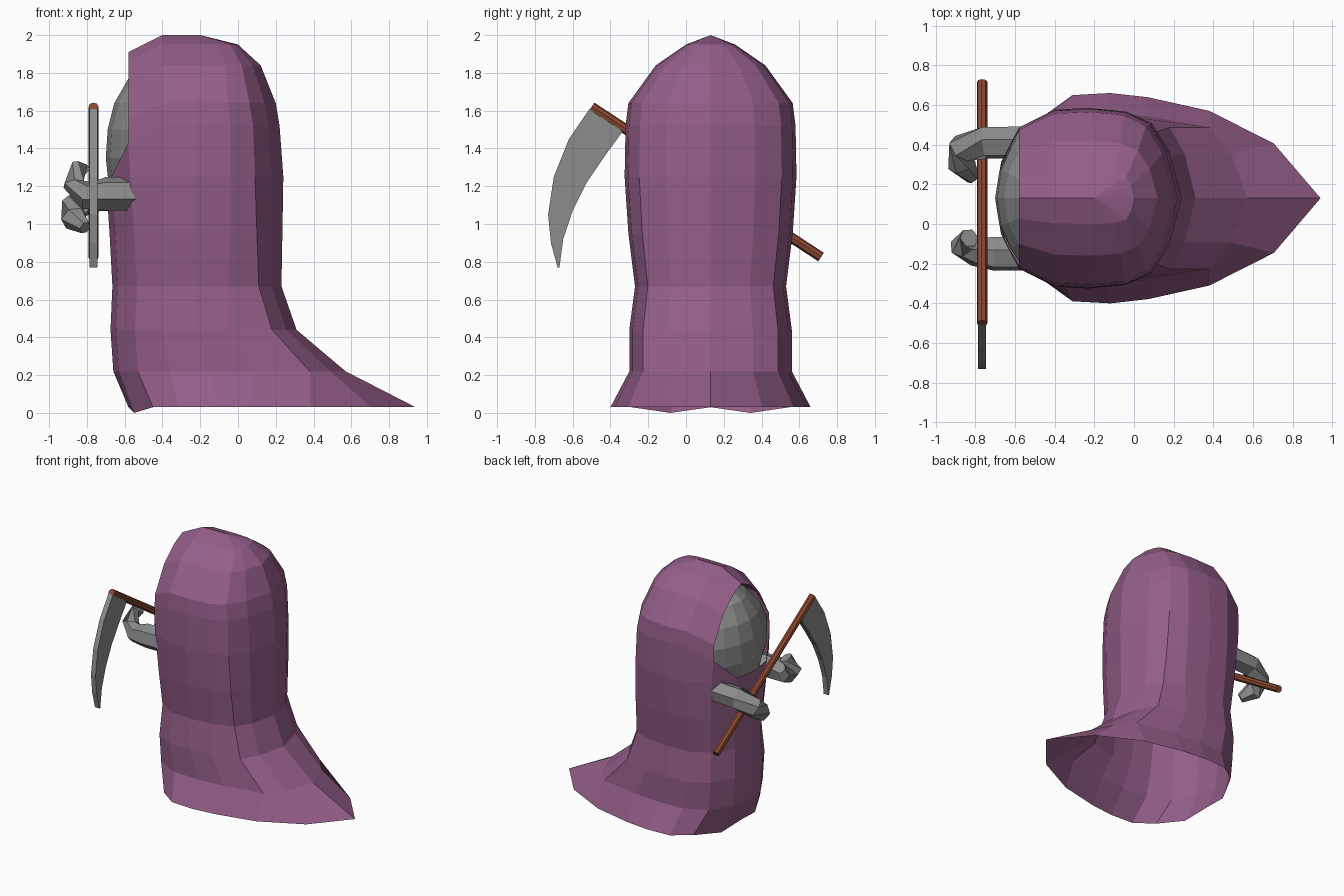
import bpy, bmesh, math
from mathutils import Vector

if "Cube" in bpy.data.objects:
    bpy.data.objects.remove(bpy.data.objects["Cube"])

CY = 0.13  # the figure faces -x and mirrors about this y


def material(name, rgb):
    m = bpy.data.materials.new(name)
    m.diffuse_color = (*rgb, 1)
    m.use_nodes = True
    m.node_tree.nodes["Principled BSDF"].inputs["Base Color"].default_value = m.diffuse_color
    return m


PURPLE = material("dusty_purple", (0.296, 0.112, 0.246))
GREY = material("grey", (0.262, 0.262, 0.262))
BROWN = material("red_brown", (0.262, 0.065, 0.03))


def finish(bm, name, mat, recalc=True):
    bmesh.ops.remove_doubles(bm, verts=bm.verts, dist=0.0005)
    if recalc:
        bmesh.ops.recalc_face_normals(bm, faces=bm.faces)
    me = bpy.data.meshes.new(name)
    bm.to_mesh(me)
    bm.free()
    me.materials.append(mat)
    ob = bpy.data.objects.new(name, me)
    bpy.context.collection.objects.link(ob)
    return ob


def half_loft(name, rows, mat, skip=lambda r, i: False, extra=()):
    """Loft rows of half-section points, then mirror in y about CY."""
    bm = bmesh.new()
    v = [[bm.verts.new(p) for p in row] for row in rows]
    for r in range(len(rows) - 1):
        for i in range(len(rows[r]) - 1):
            if not skip(r, i):
                bm.faces.new((v[r][i], v[r][i + 1], v[r + 1][i + 1], v[r + 1][i]))
    for tri in extra:
        bm.faces.new([v[r][i] for r, i in tri])
    loose = [q for q in bm.verts if not q.link_faces]
    bmesh.ops.delete(bm, geom=loose, context='VERTS')
    bmesh.ops.dissolve_degenerate(bm, dist=0.0005, edges=bm.edges)
    ob = finish(bm, name, mat, recalc=False)
    ob.location.y = CY
    mod = ob.modifiers.new("mirror", 'MIRROR')
    mod.use_axis = (False, True, False)
    return ob


# Robe and hood: z, back x, back corner x, side x, widest x, front side x, half width, front x
RINGS = [
    (0.03, 0.94, 0.38, 0.07, -0.12, -0.31, 0.53, -0.58),
    (0.22, 0.57, 0.38, 0.07, -0.15, -0.36, 0.43, -0.66),
    (0.44, 0.31, 0.18, -0.04, -0.22, -0.40, 0.43, -0.675),
    (0.67, 0.23, 0.11, -0.05, -0.23, -0.40, 0.40, -0.665),
    (0.95, 0.235, 0.10, -0.04, -0.23, -0.40, 0.435, -0.68),
    (1.25, 0.24, 0.09, -0.04, -0.23, -0.40, 0.455, -0.70),
    (1.52, 0.22, 0.08, -0.04, -0.22, -0.40, 0.45, -0.70),
    (1.64, 0.20, 0.06, -0.05, -0.22, -0.40, 0.435, -0.70),
    (1.84, 0.12, 0.02, -0.07, -0.20, -0.40, 0.29, -0.70),
    (1.95, 0.00, -0.04, -0.10, -0.20, -0.40, 0.13, -0.70),
    (2.00, -0.20, -0.20, -0.20, -0.20, -0.40, 0.0, -0.70),
]
HOOD = 5  # the face opening starts above this ring
rows = []
for n, (z, xb, xc, xs, xm, xn, w, xf) in enumerate(RINGS):
    hood = n > HOOD
    rim = -0.58 if hood else xf + 0.13
    rows.append([
        (xb, 0, z), (xb + 0.42 * (xc - xb), 0.52 * w, z), (xc, 0.83 * w, z),
        (xs, 0.96 * w, z), (xm, w, z), (xn, 0.98 * w, z),
        (rim, 0.79 * w, z - 0.09 if hood else z),
        (xf + 0.03, 0.4 * w, z - 0.03 if n == 0 else z), (xf, 0, z)])
half_loft("hooded_robe", rows, PURPLE,
          skip=lambda r, i: r >= HOOD and i >= 6,
          extra=[((HOOD, 6), (HOOD, 7), (HOOD + 1, 6))])

# Bulging face inside the hood opening
FACE = [(1.23, -0.687, 0.25), (1.35, -0.70, 0.33), (1.50, -0.69, 0.35),
        (1.64, -0.655, 0.31), (1.77, -0.58, 0.22), (1.88, -0.45, 0.08)]
half_loft("face", [[(x + 0.13 * t * t, w * t, z) for t in (1, 0.75, 0.4, 0)]
                   for z, x, w in FACE], GREY)


def tube(name, path, sides, mat):
    """Closed tube through (x, y, z, radius) points."""
    bm = bmesh.new()
    pts = [Vector(p[:3]) for p in path]
    rings = []
    for k, p in enumerate(pts):
        d = (pts[min(k + 1, len(pts) - 1)] - pts[max(k - 1, 0)]).normalized()
        a = d.cross(Vector((0.3, 0.2, 1))).normalized()
        b = d.cross(a)
        angs = [2 * math.pi * (j + 0.5) / sides for j in range(sides)]
        rings.append([bm.verts.new(p + path[k][3] * (a * math.cos(t) + b * math.sin(t)))
                      for t in angs])
    for r0, r1 in zip(rings, rings[1:]):
        for j in range(sides):
            m = (j + 1) % sides
            bm.faces.new((r0[j], r0[m], r1[m], r1[j]))
    bm.faces.new(rings[0])
    bm.faces.new(rings[-1])
    return finish(bm, name, mat)


# Arms curling round the scythe shaft
tube("upper_arm_hand", [(-0.52, -0.15, 1.16, 0.09), (-0.70, -0.15, 1.16, 0.09),
                        (-0.80, -0.14, 1.15, 0.075), (-0.87, -0.11, 1.21, 0.06),
                        (-0.83, -0.07, 1.31, 0.05)], 6, GREY)
tube("lower_arm_hand", [(-0.50, 0.41, 1.16, 0.085), (-0.75, 0.41, 1.15, 0.085),
                        (-0.87, 0.38, 1.09, 0.075), (-0.87, 0.30, 1.03, 0.07),
                        (-0.81, 0.23, 0.98, 0.035)], 6, GREY)

# Scythe shaft
SX = -0.765
tube("scythe_shaft", [(SX, 0.715, 0.825, 0.027), (SX, -0.50, 1.62, 0.027)], 8, BROWN)

# Scythe blade: curved outline in the y-z plane, outer edge paired with inner edge
OUTER = [(-0.51, 1.61), (-0.62, 1.45), (-0.70, 1.25), (-0.73, 1.05), (-0.715, 0.90), (-0.68, 0.77)]
INNER = [(-0.335, 1.49), (-0.43, 1.36), (-0.525, 1.22), (-0.60, 1.07), (-0.65, 0.92), (-0.67, 0.77)]
bm = bmesh.new()
grid = [[bm.verts.new((SX + s * 0.02, *q)) for s, q in ((-1, o), (1, o), (1, i), (-1, i))]
        for o, i in zip(OUTER, INNER)]
for r0, r1 in zip(grid, grid[1:]):
    for j in range(4):
        bm.faces.new((r0[j], r0[(j + 1) % 4], r1[(j + 1) % 4], r1[j]))
bm.faces.new(grid[0])
bm.faces.new(grid[-1])
finish(bm, "scythe_blade", GREY)
